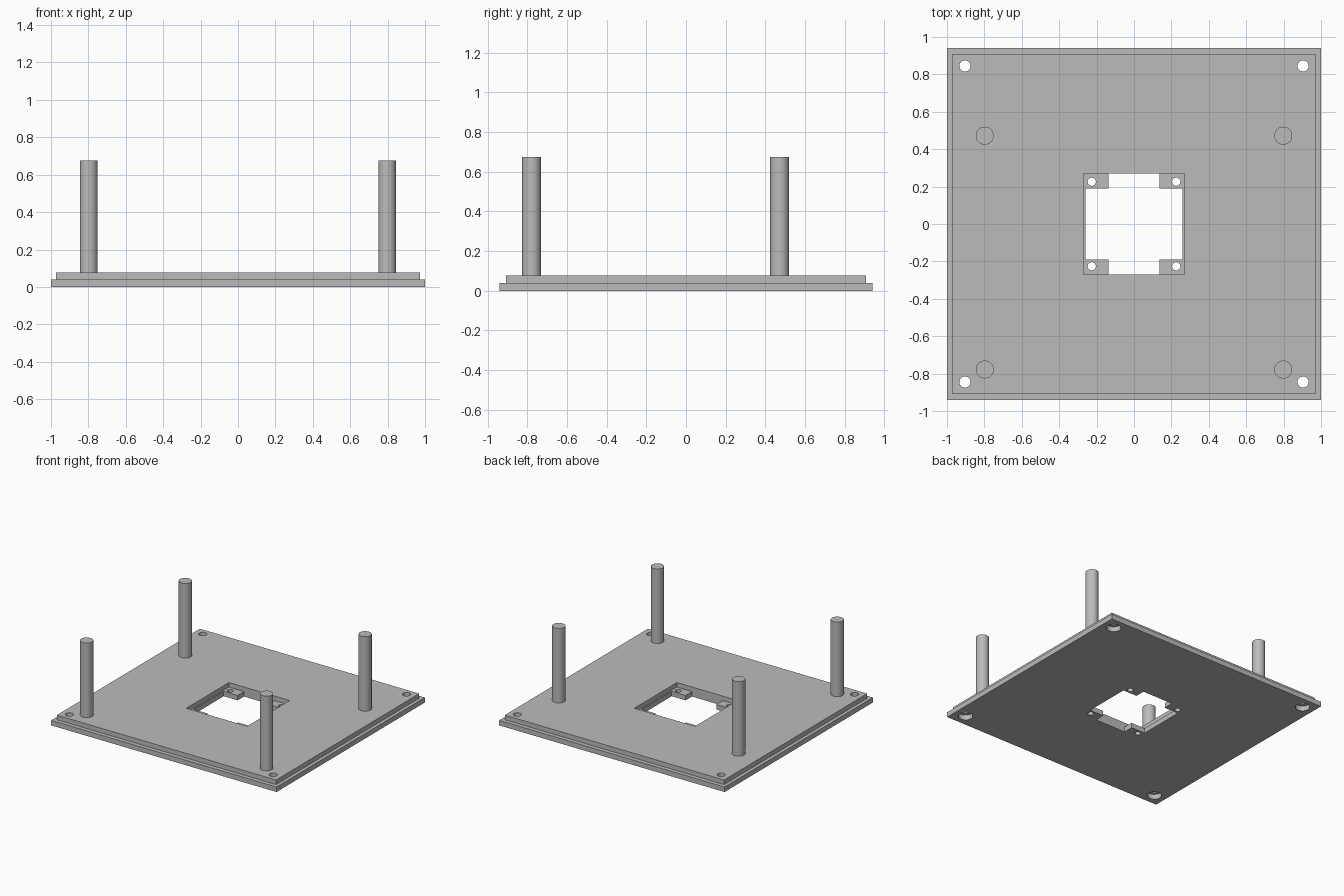
import bpy
from math import radians

cube = bpy.data.objects.get("Cube")
if cube:
    bpy.data.objects.remove(cube, do_unlink=True)

STEP, TOP, PIN_TOP = 0.04, 0.077, 0.675
SIGNS = [(sx, sy) for sx in (-1, 1) for sy in (-1, 1)]

grey = bpy.data.materials.new("plain grey")
grey.use_nodes = True
colour = (0.5, 0.5, 0.5, 1)
grey.diffuse_color = colour
grey.node_tree.nodes["Principled BSDF"].inputs["Base Color"].default_value = colour


def box(name, half_x, half_y, z0, z1):
    bpy.ops.mesh.primitive_cube_add(size=1, location=(0, 0, (z0 + z1) / 2))
    ob = bpy.context.object
    ob.name = name
    ob.scale = (2 * half_x, 2 * half_y, z1 - z0)
    bpy.ops.object.transform_apply(location=True, rotation=False, scale=True)
    ob.data.materials.append(grey)
    return ob


def rod(name, radius, x, y, z0, z1):
    bpy.ops.mesh.primitive_cylinder_add(vertices=40, radius=radius, depth=z1 - z0,
                                        location=(x, y, (z0 + z1) / 2))
    ob = bpy.context.object
    ob.name = name
    ob.data.materials.append(grey)
    return ob


def combine(target, other, operation):
    """Apply a boolean and discard the helper."""
    bpy.context.view_layer.objects.active = target
    mod = target.modifiers.new("Boolean", 'BOOLEAN')
    mod.operation, mod.solver, mod.object = operation, 'EXACT', other
    bpy.ops.object.modifier_apply(modifier=mod.name)
    bpy.data.objects.remove(other, do_unlink=True)


def smooth(ob):
    bpy.ops.object.select_all(action='DESELECT')
    ob.select_set(True)
    bpy.context.view_layer.objects.active = ob
    bpy.ops.object.shade_smooth_by_angle(angle=radians(30))


# Stepped base plate: wide lower slab with a slightly smaller slab on top
plate = box("base_plate", 1.0, 0.94, 0, STEP)
combine(plate, box("upper_slab", 0.973, 0.907, STEP / 2, TOP), 'UNION')

# Central window: square recess above, cross-shaped opening that leaves corner tabs
combine(plate, box("recess_cutter", 0.27, 0.27, STEP, TOP + 0.1), 'DIFFERENCE')
combine(plate, box("wide_cutter", 0.26, 0.19, -0.1, TOP + 0.1), 'DIFFERENCE')
combine(plate, box("tall_cutter", 0.136, 0.27, -0.1, TOP + 0.1), 'DIFFERENCE')

# Tab screw holes and counterbored corner holes
for sx, sy in SIGNS:
    for radius, x, y, z1 in ((0.022, 0.226, 0.226, 0.2),
                             (0.03, 0.904, 0.845, 0.2),
                             (0.053, 0.904, 0.845, STEP)):
        combine(plate, rod("hole_cutter", radius, sx * x, sy * y, -0.1, z1), 'DIFFERENCE')
smooth(plate)

# Four upright posts, set towards the front
for sx, side in ((-1, "right"), (1, "left")):
    for y, end in ((-0.778, "front"), (0.472, "back")):
        smooth(rod(f"{end}_{side}_post", 0.048, sx * 0.798, y, TOP - 0.01, PIN_TOP))
